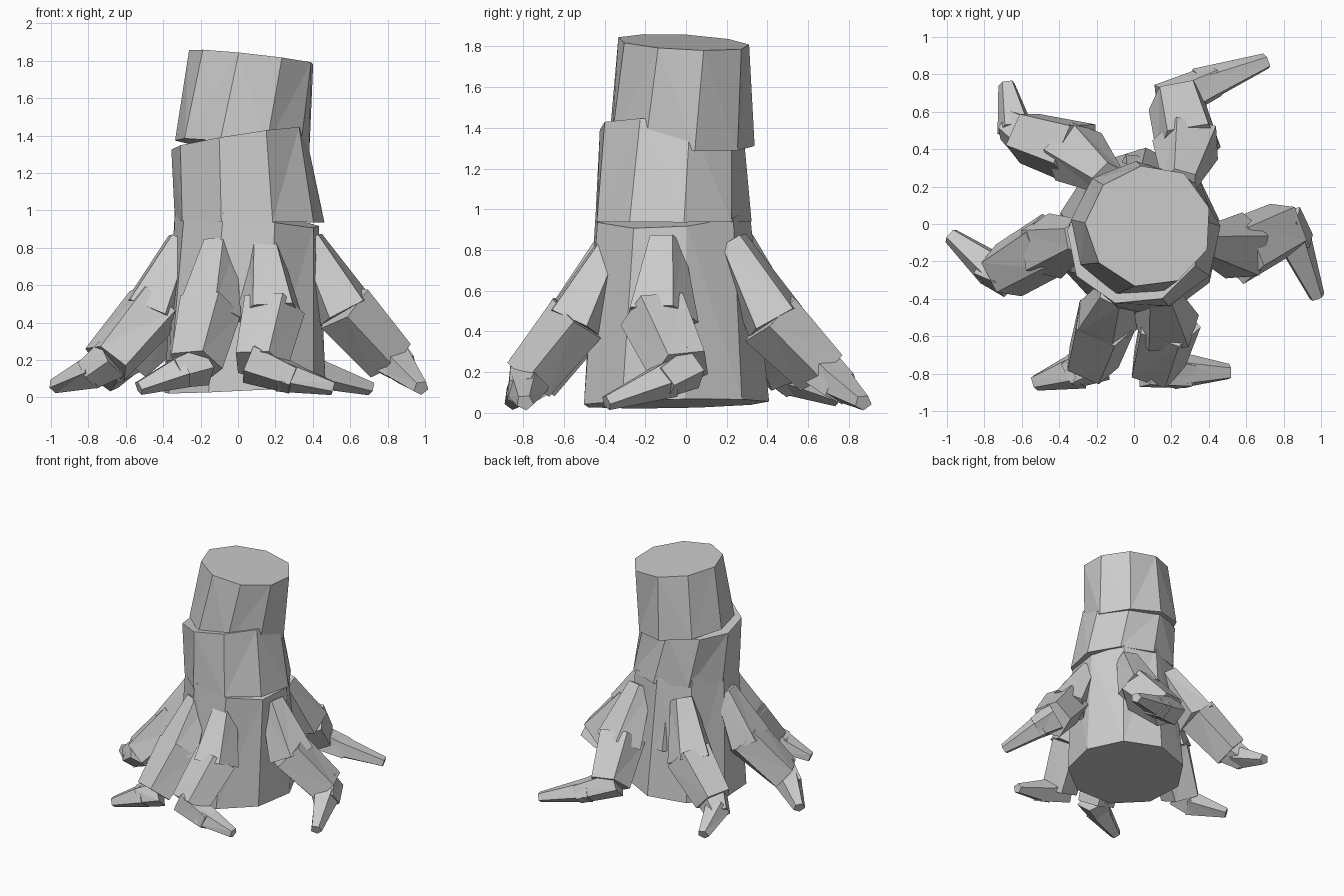
import bpy, bmesh, math, random
from mathutils import Vector

random.seed(4)
cube = bpy.data.objects.get("Cube")
if cube:
    bpy.data.objects.remove(cube)

bark = bpy.data.materials.new("bark_grey")
bark.use_nodes = True
GREY = (0.6, 0.6, 0.6, 1)
bark.diffuse_color = GREY
bark.node_tree.nodes["Principled BSDF"].inputs["Base Color"].default_value = GREY


def loft(name, rings):
    """Flat-shaded closed solid through rings of equal point count."""
    bm = bmesh.new()
    loops = [[bm.verts.new(p) for p in ring] for ring in rings]
    n = len(loops[0])
    for low, high in zip(loops, loops[1:]):
        for i in range(n):
            j = (i + 1) % n
            if i % 2:
                bm.faces.new((low[i], low[j], high[j]))
                bm.faces.new((low[i], high[j], high[i]))
            else:
                bm.faces.new((low[i], low[j], high[i]))
                bm.faces.new((low[j], high[j], high[i]))
    bm.faces.new(loops[0][::-1])
    bm.faces.new(loops[-1])
    bmesh.ops.recalc_face_normals(bm, faces=bm.faces)
    mesh = bpy.data.meshes.new(name)
    bm.to_mesh(mesh)
    bm.free()
    mesh.materials.append(bark)
    obj = bpy.data.objects.new(name, mesh)
    bpy.context.collection.objects.link(obj)


def trunk_ring(cx, cy, cz, rx, ry, tilt_x, tilt_y, turn):
    """Nine-sided tilted ring."""
    ring = []
    for i in range(9):
        a = math.tau * i / 9 + turn
        k = random.uniform(0.99, 1.04)
        x, y = rx * k * math.cos(a), ry * k * math.sin(a)
        ring.append((cx + x, cy + y, cz + tilt_x * x + tilt_y * y))
    return ring


def root_ring(centre, axis, radius, sides=5):
    """Ring across the axis, a little wider than deep."""
    side = axis.cross(Vector((0, 0, 1))).normalized()
    up = side.cross(axis).normalized()
    ring = []
    for i in range(sides):
        a = math.tau * i / sides + math.pi / 2 + 0.5
        k = radius * random.uniform(0.95, 1.08)
        p = centre + side * k * 1.1 * math.cos(a) + up * k * math.sin(a)
        p.z = max(p.z, 0.0)
        ring.append(p)
    return ring


def root_piece(name, start, end, start_radius, end_radius):
    """Straight chunky wedge."""
    axis = (end - start).normalized()
    loft(name, [root_ring(start, axis, start_radius),
                root_ring(end, axis, end_radius)])


# Trunk: three stacked, slightly shifted logs that bite into each other
loft("trunk_base", [trunk_ring(0.03, -0.05, 0.045, 0.44, 0.455, 0.05, 0.02, 0.1),
                    trunk_ring(0.05, -0.07, 0.985, 0.39, 0.38, -0.19, 0.06, 0.2)])
loft("trunk_middle", [trunk_ring(0.06, -0.07, 0.94, 0.395, 0.39, -0.01, 0, 0.15),
                      trunk_ring(0.0, -0.07, 1.385, 0.36, 0.355, 0.16, -0.06, 0.25)])
loft("trunk_top", [trunk_ring(0.02, -0.03, 1.335, 0.355, 0.355, -0.12, -0.07, 0.2),
                   trunk_ring(0.08, -0.01, 1.82, 0.335, 0.325, -0.11, -0.05, 0.3)])

# Roots: shoulder, knee, ankle, foot and toe positions
roots = {
    "front_right_root": ((-0.10, -0.36, 0.82), (-0.16, -0.53, 0.44),
                         (-0.23, -0.74, 0.17), (-0.34, -0.80, 0.13),
                         (-0.53, -0.85, 0.05)),
    "front_left_root": ((0.14, -0.36, 0.82), (0.18, -0.55, 0.44),
                        (0.12, -0.77, 0.17), (0.30, -0.80, 0.10),
                        (0.51, -0.79, 0.05)),
    "left_root": ((0.38, -0.10, 0.84), (0.58, -0.13, 0.46),
                  (0.81, -0.02, 0.21), (0.88, -0.12, 0.15),
                  (0.98, -0.39, 0.05)),
    "back_left_root": ((0.25, 0.22, 0.84), (0.29, 0.44, 0.45),
                       (0.23, 0.67, 0.21), (0.44, 0.77, 0.12),
                       (0.71, 0.87, 0.05)),
    "back_right_root": ((-0.14, 0.24, 0.84), (-0.33, 0.39, 0.45),
                        (-0.58, 0.47, 0.22), (-0.67, 0.53, 0.15),
                        (-0.68, 0.75, 0.07)),
    "right_root": ((-0.30, -0.07, 0.84), (-0.47, -0.12, 0.46),
                   (-0.70, -0.26, 0.19), (-0.80, -0.23, 0.12),
                   (-0.98, -0.06, 0.06)),
}
for name, points in roots.items():
    shoulder, knee, ankle, foot, toe = map(Vector, points)
    root_piece(name + "_upper", shoulder, knee, 0.085, 0.165)
    root_piece(name + "_lower", knee.lerp(ankle, -0.1), ankle, 0.165, 0.14)
    root_piece(name + "_foot", ankle.lerp(foot, -0.3), foot, 0.115, 0.085)
    root_piece(name + "_tip", foot.lerp(ankle, 0.4), toe, 0.095, 0.04)

# Small ridge between the back roots
root_piece("back_ridge", Vector((0, 0.22, 0.85)), Vector((0, 0.3, 0.42)), 0.06, 0.08)
